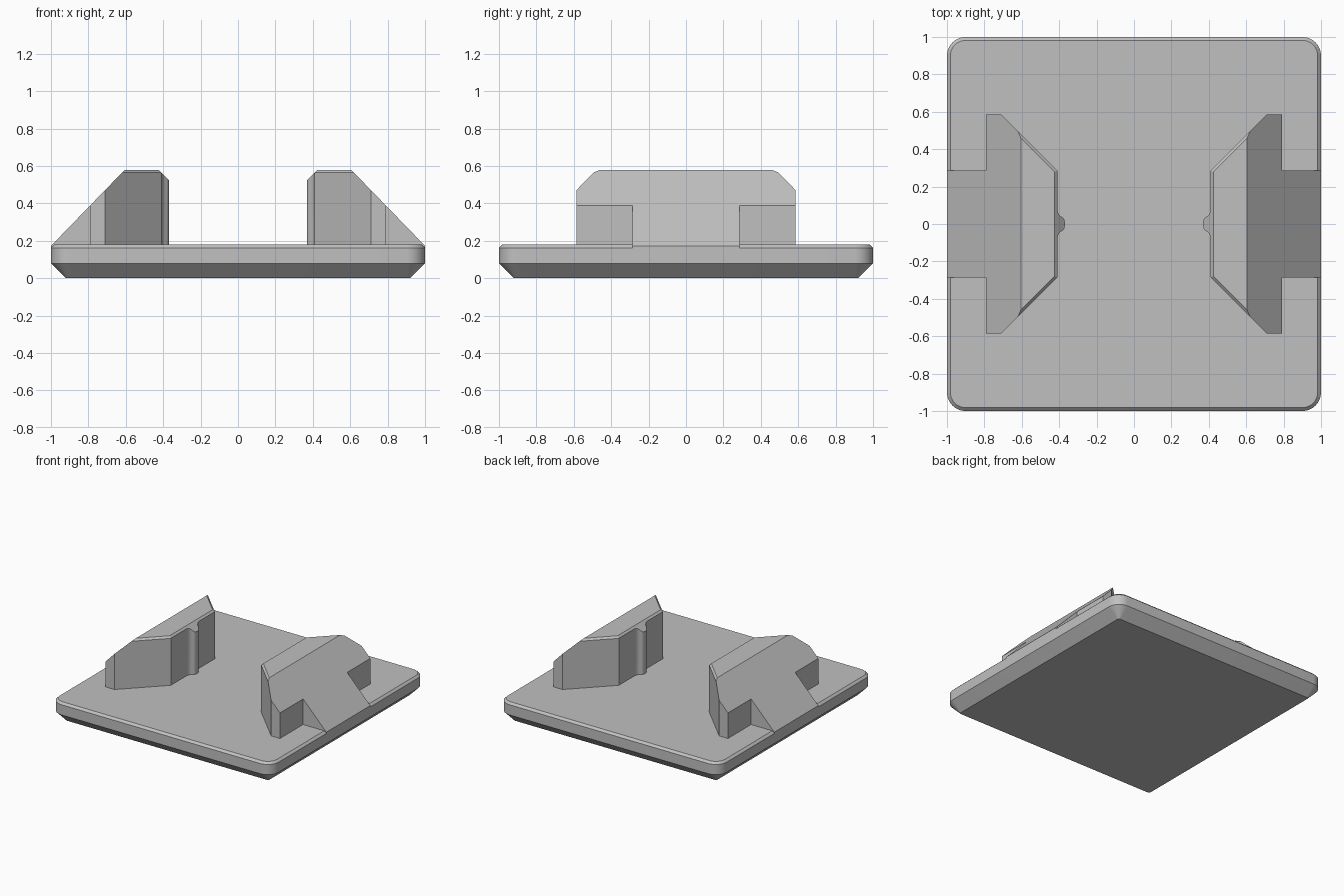
import bpy
import bmesh
from math import cos, sin, pi, radians, sqrt

cube = bpy.data.objects.get("Cube")
if cube:
    bpy.data.objects.remove(cube, do_unlink=True)

grey = bpy.data.materials.new("light_grey")
grey.use_nodes = True
colour = (0.53, 0.53, 0.53, 1)
grey.diffuse_color = colour
grey.node_tree.nodes["Principled BSDF"].inputs["Base Color"].default_value = colour


def finish(bm, name):
    bmesh.ops.recalc_face_normals(bm, faces=bm.faces)
    mesh = bpy.data.meshes.new(name)
    bm.to_mesh(mesh)
    bm.free()
    mesh.materials.append(grey)
    obj = bpy.data.objects.new(name, mesh)
    bpy.context.collection.objects.link(obj)
    bpy.ops.object.select_all(action='DESELECT')
    obj.select_set(True)
    bpy.context.view_layer.objects.active = obj
    bpy.ops.object.shade_smooth_by_angle(angle=radians(30))
    return obj


def rounded_square(half, radius, z, steps=8):
    points = []
    for corner in range(4):
        mid = pi / 4 + corner * pi / 2
        cx = (half - radius) * sqrt(2) * cos(mid)
        cy = (half - radius) * sqrt(2) * sin(mid)
        for i in range(steps + 1):
            a = corner * pi / 2 + i / steps * pi / 2
            points.append((cx + radius * cos(a), cy + radius * sin(a), z))
    return points


# Base plate: rounded square with tapered underside and chamfered rim
bm = bmesh.new()
levels = [(0.92, 0.015, 0), (1, 0.1, 0.08), (1, 0.1, 0.163), (0.982, 0.082, 0.18)]
rings = [[bm.verts.new(p) for p in rounded_square(*level)] for level in levels]
for low, high in zip(rings, rings[1:]):
    for i in range(len(low)):
        j = (i + 1) % len(low)
        bm.faces.new((low[i], low[j], high[j], high[i]))
bm.faces.new(rings[0])
bm.faces.new(rings[-1])
finish(bm, "base_plate")

# Clamp plan, half outline from the outer foot to the inner bump tip
half_plan = [(1, 0.285), (0.79, 0.285), (0.79, 0.585), (0.71, 0.585),
             (0.41, 0.285), (0.41, 0.075), (0.404, 0.055), (0.394, 0.042),
             (0.382, 0.036), (0.373, 0.024), (0.37, 0.01)]
plan = half_plan + [(x, -y) for x, y in reversed(half_plan)]

# Planes trimming the clamp: sloped back, inner top chamfer, two angled chamfers
cuts = [((0.605, 0, 0.58), (1.03, 0, 1)),
        ((0.41, 0, 0.565), (-1, 0, 1)),
        ((0.41, 0.285, 0.565), (-1, 1, sqrt(2))),
        ((0.41, -0.285, 0.565), (-1, -1, sqrt(2)))]


def clamp(name, side):
    bm = bmesh.new()
    face = bm.faces.new([bm.verts.new((x, y, 0.12)) for x, y in plan])
    result = bmesh.ops.extrude_face_region(bm, geom=[face])
    for item in result["geom"]:
        if isinstance(item, bmesh.types.BMVert):
            item.co.z = 0.58
    for point, normal in cuts:
        bmesh.ops.bisect_plane(bm, geom=bm.verts[:] + bm.edges[:] + bm.faces[:],
                               plane_co=point, plane_no=normal, clear_outer=True)
        rim = [e for e in bm.edges if e.is_boundary]
        bmesh.ops.holes_fill(bm, edges=rim, sides=0)
    for v in bm.verts:
        v.co.x *= side
    finish(bm, name)


clamp("left_clamp", 1)
clamp("right_clamp", -1)
